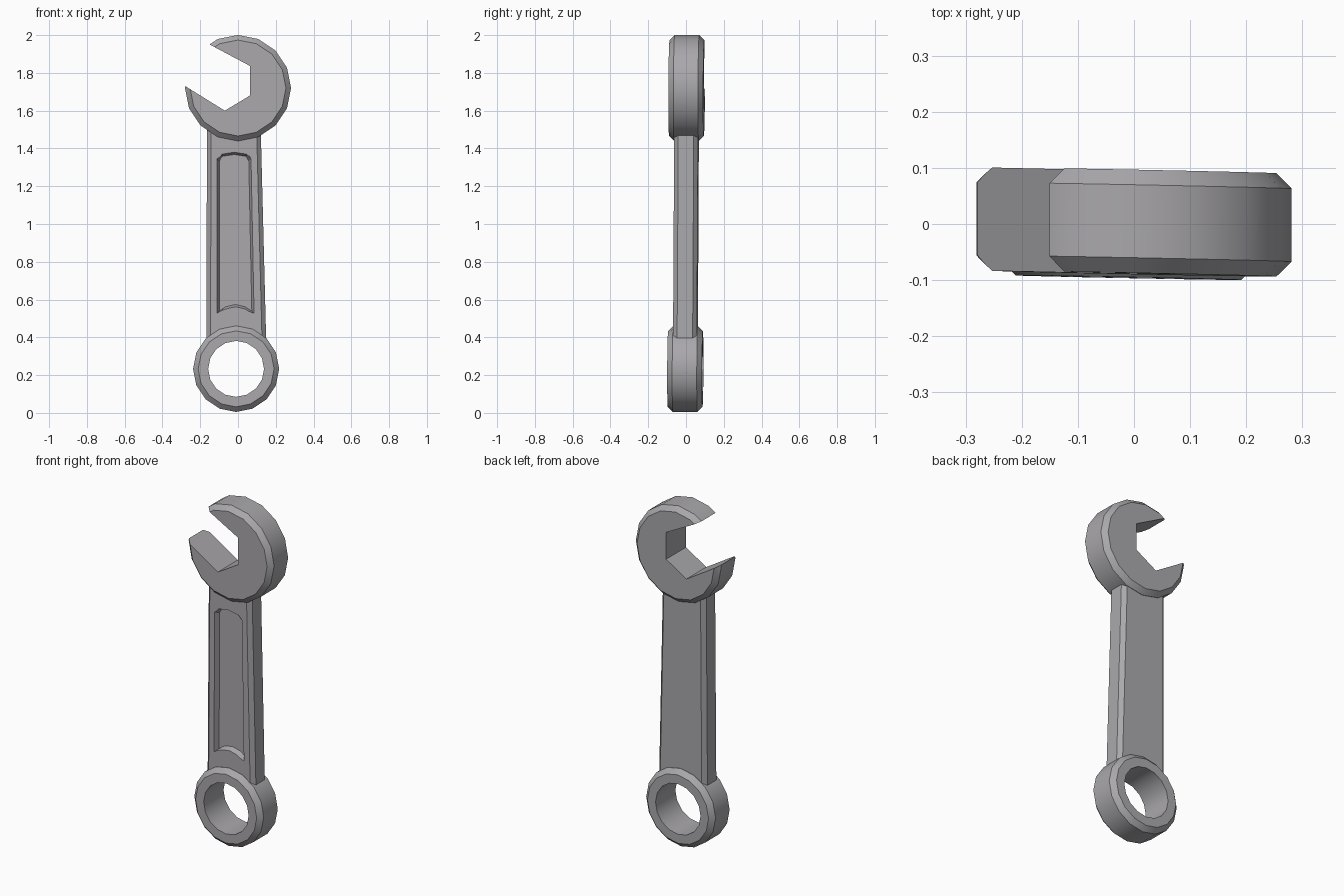
import bpy, bmesh, math

if "Cube" in bpy.data.objects:
    bpy.data.objects.remove(bpy.data.objects["Cube"])

SIDES = 16
steel = bpy.data.materials.new("steel grey")
steel.diffuse_color = (0.40, 0.39, 0.41, 1)
steel.use_nodes = True
steel.node_tree.nodes["Principled BSDF"].inputs["Base Color"].default_value = steel.diffuse_color


def loft(name, loops, closed=False):
    """Skin a list of point loops; cap the ends unless the loft closes on itself."""
    bm = bmesh.new()
    rows = [[bm.verts.new(p) for p in loop] for loop in loops]
    n = len(rows[0])
    pairs = list(zip(rows, rows[1:]))
    if closed:
        pairs.append((rows[-1], rows[0]))
    else:
        bm.faces.new(rows[0])
        bm.faces.new(rows[-1])
    for a, b in pairs:
        for i in range(n):
            j = (i + 1) % n
            bm.faces.new((a[i], a[j], b[j], b[i]))
    bmesh.ops.recalc_face_normals(bm, faces=bm.faces)
    mesh = bpy.data.meshes.new(name)
    bm.to_mesh(mesh)
    bm.free()
    mesh.materials.append(steel)
    obj = bpy.data.objects.new(name, mesh)
    bpy.context.collection.objects.link(obj)
    return obj


def circle(r, y, cx, cz):
    return [(cx + r * math.cos(2 * math.pi * i / SIDES), y,
             cz + r * math.sin(2 * math.pi * i / SIDES)) for i in range(SIDES)]


def activate(obj):
    bpy.ops.object.select_all(action='DESELECT')
    obj.select_set(True)
    bpy.context.view_layer.objects.active = obj


def cut(obj, cutter):
    mod = obj.modifiers.new("cut", 'BOOLEAN')
    mod.operation = 'DIFFERENCE'
    mod.solver = 'EXACT'
    mod.object = cutter
    activate(obj)
    bpy.ops.object.modifier_apply(modifier=mod.name)
    bpy.data.objects.remove(cutter)


# Closed ring end with chamfered outer rim
H, C = 0.092, 0.027
R = 0.228
ring = loft("ring_end", [circle(r, y, -0.01, 0.233) for r, y in (
    (0.148, -H), (R - C, -H), (R, -H + C), (R, H - C), (R - C, H), (0.148, H))],
    closed=True)

# Open jaw: chamfered disc with a half-hexagon slot
R = 0.281
jaw = loft("open_jaw", [circle(r, y, 0, 1.72) for r, y in (
    (R - C, -H), (R, -H + C), (R, H - C), (R - C, H))])
slot = [(-0.40, 2.083), (0.063, 1.837), (0.063, 1.68), (-0.07, 1.60), (-0.45, 1.836)]
cut(jaw, loft("slot_cutter", [[(x, y, z) for x, z in slot] for y in (-0.3, 0.3)]))

# Tapered handle with chamfered long edges
T, B = 0.063, 0.022


def section(left, right, z):
    return [(left, -T + B, z), (left + B, -T, z), (right - B, -T, z), (right, -T + B, z),
            (right, T - B, z), (right - B, T, z), (left + B, T, z), (left, T - B, z)]


handle = loft("handle", [section(-0.168, 0.149, 0.389), section(-0.164, 0.120, 1.52)])

# Shallow recess in the front of the handle, with sloping walls
recess = [(-0.111, 0.527), (-0.065, 0.55), (-0.013, 0.562), (0.038, 0.55), (0.085, 0.527),
          (0.069, 1.345), (0.043, 1.37), (-0.02, 1.38), (-0.085, 1.37), (-0.111, 1.345)]


def recess_loop(y):
    k = (y + T) / 0.03 * 0.012
    return [(x + (k if x < -0.1 else -k if x > 0.06 else 0), y,
             z + (k if z < 1 else -k)) for x, z in recess]


cut(handle, loft("recess_cutter", [recess_loop(-T - 0.03), recess_loop(-T + 0.03)]))

# Slight twist and lean of the whole tool, then smooth the round rims
for obj in (ring, jaw, handle):
    for v in obj.data.vertices:
        v.co.y += -0.02 * v.co.x + 0.005 * (v.co.z - 1)
    activate(obj)
    bpy.ops.object.shade_smooth_by_angle(angle=math.radians(30))
